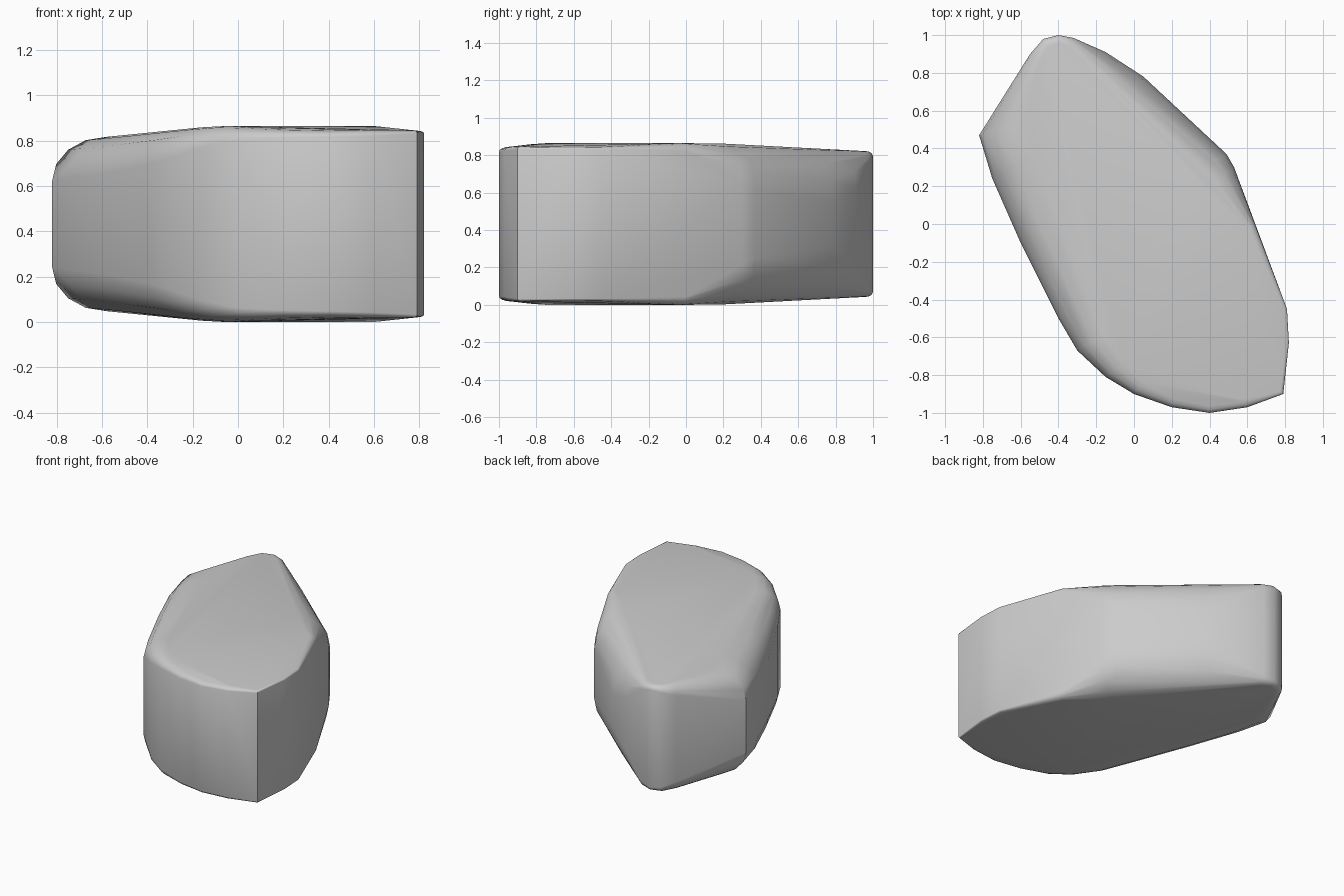
import bpy
import bmesh
import math
from mathutils import Vector

cube = bpy.data.objects.get("Cube")
if cube:
    bpy.data.objects.remove(cube, do_unlink=True)

MIDDLE = 0.4325

# Outline of the stone: x, y, half height of the wall, width of the rounded shoulder
OUTLINE = [
    (0.4, -1, 0.385, 0.06), (0.6, -0.97, 0.39, 0.05), (0.79, -0.9, 0.4, 0.02),
    (0.82, -0.63, 0.4, 0.02), (0.81, -0.45, 0.4, 0.03), (0.64, 0, 0.39, 0.05),
    (0.53, 0.3, 0.22, 0.2), (0.49, 0.37, 0.18, 0.23),
    (0.05, 0.78, 0.12, 0.22), (-0.15, 0.91, 0.2, 0.17), (-0.32, 0.985, 0.34, 0.07),
    (-0.4, 1, 0.36, 0.04), (-0.48, 0.98, 0.35, 0.05), (-0.55, 0.9, 0.32, 0.08),
    (-0.6, 0.82, 0.27, 0.12), (-0.82, 0.47, 0.19, 0.25),
    (-0.75, 0.24, 0.2, 0.24), (-0.6, -0.1, 0.22, 0.22), (-0.4, -0.5, 0.26, 0.19),
    (-0.3, -0.67, 0.29, 0.16), (-0.15, -0.81, 0.34, 0.12), (0, -0.9, 0.37, 0.08),
    (0.2, -0.97, 0.38, 0.07),
]
SPINE_START = Vector((0.3, -0.5))
SPINE_END = Vector((-0.35, 0.6))
SHOULDER_STEPS = 4


def cap_height(p):
    """Half height of the nearly flat cap, falling gently towards the rim."""
    slopes = (0.1 * (-0.1 - p.x), 0.053 * (p.y - 0.15),
              0.125 * (p.x - 0.62), 0.12 * (-0.78 - p.y))
    return MIDDLE - max(0, *slopes)


def inward(p):
    """Direction from the rim to the nearest point of the spine."""
    spine = SPINE_END - SPINE_START
    t = (p - SPINE_START).dot(spine) / spine.length_squared
    target = SPINE_START + spine * min(max(t, 0), 1)
    return (target - p).normalized()


# Stone body: mirrored rings of rounded shoulder wrapped in a convex skin
bm = bmesh.new()
for x, y, wall, width in OUTLINE:
    rim = Vector((x, y))
    direction = inward(rim)
    cap = max(cap_height(rim + direction * width), wall)
    for step in range(SHOULDER_STEPS + 1):
        angle = math.pi / 2 * step / SHOULDER_STEPS
        p = rim + direction * width * (1 - math.cos(angle))
        half = wall + (cap - wall) * math.sin(angle)
        for side in (-1, 1):
            bm.verts.new((p.x, p.y, MIDDLE + side * half))

hull = bmesh.ops.convex_hull(bm, input=bm.verts)
loose = {g for g in hull["geom_interior"] + hull["geom_unused"]
         if isinstance(g, bmesh.types.BMVert)}
bmesh.ops.delete(bm, geom=list(loose), context="VERTS")
bmesh.ops.dissolve_limit(bm, angle_limit=math.radians(1),
                         verts=bm.verts, edges=bm.edges)
bmesh.ops.recalc_face_normals(bm, faces=bm.faces)

mesh = bpy.data.meshes.new("stone")
bm.to_mesh(mesh)
bm.free()
stone = bpy.data.objects.new("stone", mesh)
bpy.context.collection.objects.link(stone)

# Plain grey surface
grey = bpy.data.materials.new("stone grey")
grey.use_nodes = True
colour = (0.6, 0.6, 0.6, 1)
grey.diffuse_color = colour
grey.node_tree.nodes["Principled BSDF"].inputs["Base Color"].default_value = colour
mesh.materials.append(grey)

bpy.ops.object.select_all(action="DESELECT")
stone.select_set(True)
bpy.context.view_layer.objects.active = stone
bpy.ops.object.shade_smooth_by_angle(angle=math.radians(35))
